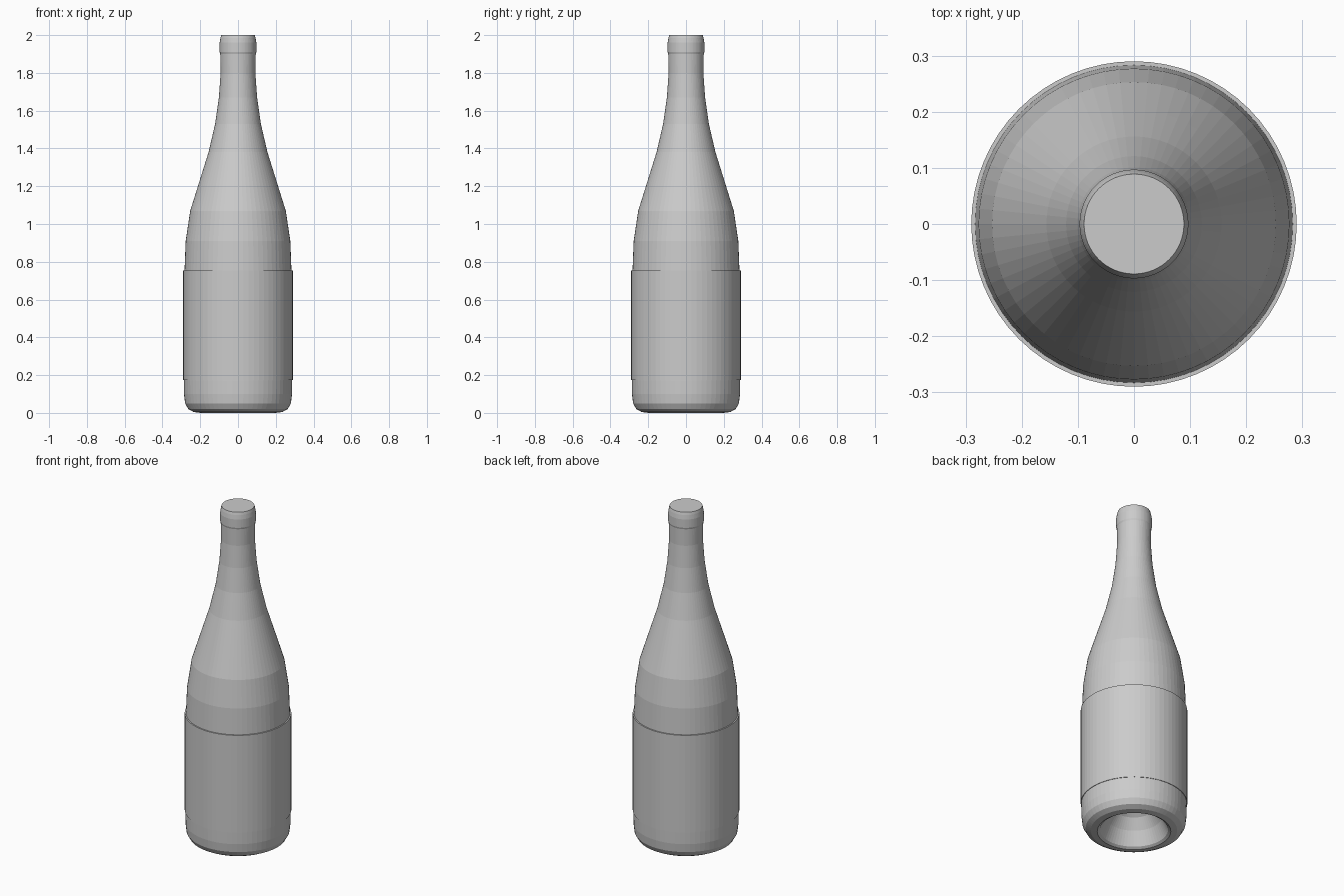
import bpy, bmesh, math

if "Cube" in bpy.data.objects:
    bpy.data.objects.remove(bpy.data.objects["Cube"])

SIDES = 64


def lathe(name, profile, closed=False):
    """Spin (radius, z) points round the z axis; radius 0 makes a pole."""
    bm = bmesh.new()
    rings = []
    for r, z in profile:
        if r == 0:
            rings.append([bm.verts.new((0, 0, z))] * SIDES)
        else:
            rings.append([bm.verts.new((r * math.cos(2 * math.pi * i / SIDES),
                                        r * math.sin(2 * math.pi * i / SIDES), z))
                          for i in range(SIDES)])
    pairs = list(zip(rings, rings[1:]))
    if closed:
        pairs.append((rings[-1], rings[0]))
    for a, b in pairs:
        for i in range(SIDES):
            j = (i + 1) % SIDES
            corners = list(dict.fromkeys((a[i], a[j], b[j], b[i])))
            bm.faces.new(corners)
    bmesh.ops.recalc_face_normals(bm, faces=bm.faces)
    mesh = bpy.data.meshes.new(name)
    bm.to_mesh(mesh)
    bm.free()
    obj = bpy.data.objects.new(name, mesh)
    bpy.context.collection.objects.link(obj)
    return obj


# Glass body: hollow punt underneath, straight wall, long shoulder and neck
lathe("bottle_body", [
    (0, 0.20), (0.06, 0.19), (0.11, 0.15), (0.15, 0.09), (0.185, 0.01),
    (0.20, 0.0), (0.235, 0.005), (0.263, 0.02), (0.28, 0.05), (0.286, 0.10),
    (0.287, 0.17), (0.286, 0.60), (0.283, 0.755), (0.277, 0.91),
    (0.253, 1.07), (0.203, 1.23), (0.156, 1.38), (0.121, 1.53),
    (0.101, 1.67), (0.092, 1.80), (0.094, 1.90), (0.097, 1.91),
    (0.097, 1.96), (0.093, 1.985), (0.089, 2.0), (0, 2.0),
])

# Wrap-around label band
lathe("label", [(0.278, 0.175), (0.29, 0.175), (0.29, 0.755), (0.278, 0.755)],
      closed=True)
